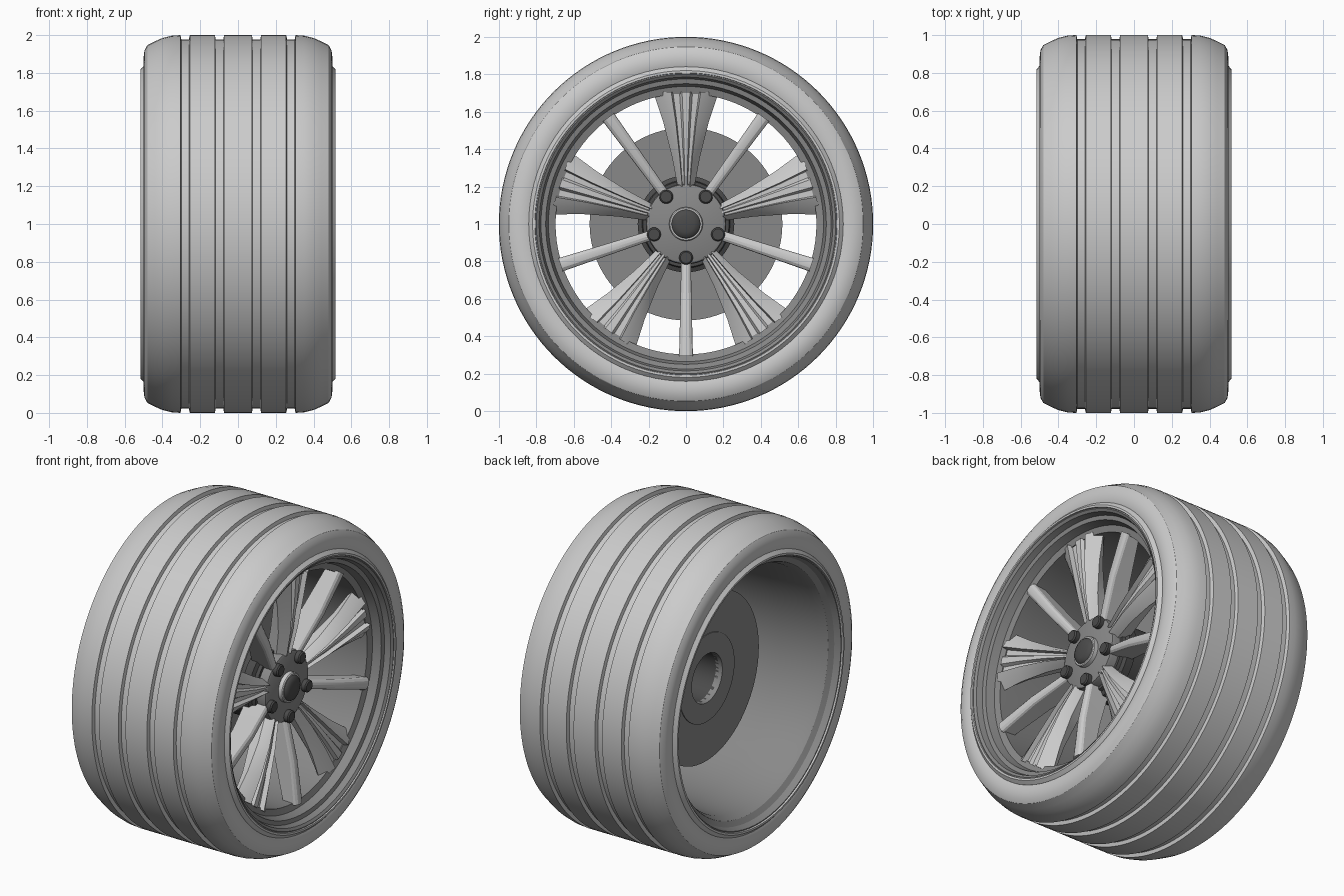
import bpy, bmesh, math
from mathutils import Matrix, Vector

cube = bpy.data.objects.get("Cube")
if cube:
    bpy.data.objects.remove(cube, do_unlink=True)


def material(name, value):
    m = bpy.data.materials.new(name)
    m.use_nodes = True
    colour = (value, value, value, 1)
    m.diffuse_color = colour
    m.node_tree.nodes["Principled BSDF"].inputs["Base Color"].default_value = colour
    return m


LIGHT = material("light grey", 0.6)
MID = material("mid grey", 0.25)
DARK = material("dark grey", 0.07)
CENTRE = Vector((0, 0, 1))


def finish(name, bm, mat, angle=30):
    bmesh.ops.recalc_face_normals(bm, faces=bm.faces)
    mesh = bpy.data.meshes.new(name)
    bm.to_mesh(mesh)
    bm.free()
    mesh.materials.append(mat)
    obj = bpy.data.objects.new(name, mesh)
    bpy.context.collection.objects.link(obj)
    bpy.ops.object.select_all(action="DESELECT")
    obj.select_set(True)
    bpy.context.view_layer.objects.active = obj
    bpy.ops.object.shade_smooth_by_angle(angle=math.radians(angle))
    return obj


def lathe(name, profile, mat, closed=True, steps=96, offset=(0, 0), angle=30):
    """Spin (x, radius) points around the axle; open profiles get end caps."""
    bm = bmesh.new()
    rings = []
    for x, r in profile:
        ring = []
        for i in range(steps):
            a = math.tau * i / steps
            ring.append(bm.verts.new((x, offset[0] + r * math.cos(a),
                                      CENTRE.z + offset[1] + r * math.sin(a))))
        rings.append(ring)
    pairs = list(zip(rings, rings[1:]))
    if closed:
        pairs.append((rings[-1], rings[0]))
    for a, b in pairs:
        for i in range(steps):
            j = (i + 1) % steps
            bm.faces.new((a[i], a[j], b[j], b[i]))
    if not closed:
        bm.faces.new(rings[0])
        bm.faces.new(rings[-1])
    return finish(name, bm, mat, angle)


def spoke(name, section, stations, angle, mat):
    """Loft a section (across, forward) through (radius, half width, front, depth)."""
    bm = bmesh.new()
    turn = Matrix.Translation(CENTRE) @ Matrix.Rotation(angle, 4, "X")
    rings = []
    for r, half, front, depth in stations:
        pts = [(front + f, u * half) for u, f in section]
        pts += [(front - depth, 0.8 * half), (front - depth, -0.8 * half)]
        rings.append([bm.verts.new(turn @ Vector((x, r, u))) for x, u in pts])
    n = len(rings[0])
    for a, b in zip(rings, rings[1:]):
        for i in range(n):
            j = (i + 1) % n
            bm.faces.new((a[i], a[j], b[j], b[i]))
    bm.faces.new(rings[0])
    bm.faces.new(rings[-1])
    return finish(name, bm, mat, 20)


# Tyre: shoulder curve mirrored, with four tread grooves
shoulder = [(-0.47, 0.79), (-0.495, 0.84), (-0.5, 0.88), (-0.495, 0.92),
            (-0.48, 0.947), (-0.44, 0.967), (-0.4, 0.985), (-0.35, 0.997)]
tread = []
for g in (-0.28, -0.098, 0.098, 0.28):
    tread += [(g - 0.025, 1), (g - 0.02, 0.978), (g + 0.02, 0.978), (g + 0.025, 1)]
lathe("tyre", shoulder + tread + [(-x, r) for x, r in reversed(shoulder)], LIGHT, steps=128)

# Bead rings between tyre and rim
for side, word in ((1, "outer"), (-1, "inner")):
    lathe(word + "_bead_ring", [(side * x, r) for x, r in
          ((0.48, 0.845), (0.497, 0.84), (0.515, 0.82), (0.515, 0.808), (0.48, 0.8))], LIGHT)

# Rim: stepped lip and open barrel
lathe("rim", [(0.505, 0.812), (0.51, 0.8), (0.5, 0.785), (0.465, 0.775), (0.46, 0.75),
              (0.41, 0.735), (0.4, 0.697), (0.3, 0.697), (-0.15, 0.715), (-0.4, 0.735),
              (-0.45, 0.755), (-0.47, 0.785), (-0.505, 0.8), (-0.505, 0.812),
              (-0.44, 0.81), (0.44, 0.81)], MID)

# Brake disc and hub
lathe("brake_disc", [(-0.14, 0.16), (-0.14, 0.515), (-0.09, 0.515), (-0.09, 0.16)], MID)
lathe("hub_rear_collar", [(-0.145, 0.15), (-0.145, 0.27), (-0.1, 0.27), (-0.1, 0.15)], MID)
lathe("hub_barrel", [(-0.12, 0.15), (-0.12, 0.23), (0.2, 0.23), (0.2, 0.258), (0.25, 0.258),
                     (0.26, 0.235), (0.28, 0.23), (0.28, 0.15)], DARK)
lathe("hub_plate", [(0.1, 0.2), (0.32, 0.215), (0.335, 0.21), (0.34, 0.2)], MID, closed=False)

# Centre cap
lathe("cap_ring", [(0.33, 0.09), (0.365, 0.09), (0.37, 0.085), (0.37, 0.075), (0.33, 0.075)],
      LIGHT, steps=48)
lathe("centre_cap", [(0.33, 0.08), (0.365, 0.08), (0.38, 0.07), (0.388, 0.045), (0.39, 0.015)],
      DARK, closed=False, steps=48, angle=50)

# Spokes and wheel nuts, five of each
fan_half = [(-1, -0.055), (-0.72, -0.022), (-0.45, 0), (-0.4, -0.03), (-0.2, -0.03), (-0.12, -0.012)]
fan = fan_half + [(-u, f) for u, f in reversed(fan_half)]
bar = [(math.sin(t), 0.022 * (math.cos(t) - 1))
       for t in (math.radians(d) for d in range(-90, 91, 30))]
for k in range(5):
    a = math.radians(90 + 72 * k)
    spoke("wide_spoke_%d" % (k + 1), fan,
          [(0.2, 0.045, 0.35, 0.13), (0.36, 0.075, 0.385, 0.12),
           (0.54, 0.12, 0.41, 0.1), (0.705, 0.175, 0.425, 0.09)], a, LIGHT)
    b = a + math.pi
    spoke("thin_spoke_%d" % (k + 1), bar,
          [(0.2, 0.026, 0.345, 0.15), (0.45, 0.031, 0.4, 0.13), (0.705, 0.037, 0.43, 0.1)], b, LIGHT)
    lathe("wheel_nut_%d" % (k + 1), [(0.3, 0.037), (0.365, 0.037), (0.372, 0.03)], DARK,
          closed=False, steps=24, offset=(0.18 * math.cos(b), 0.18 * math.sin(b)))
